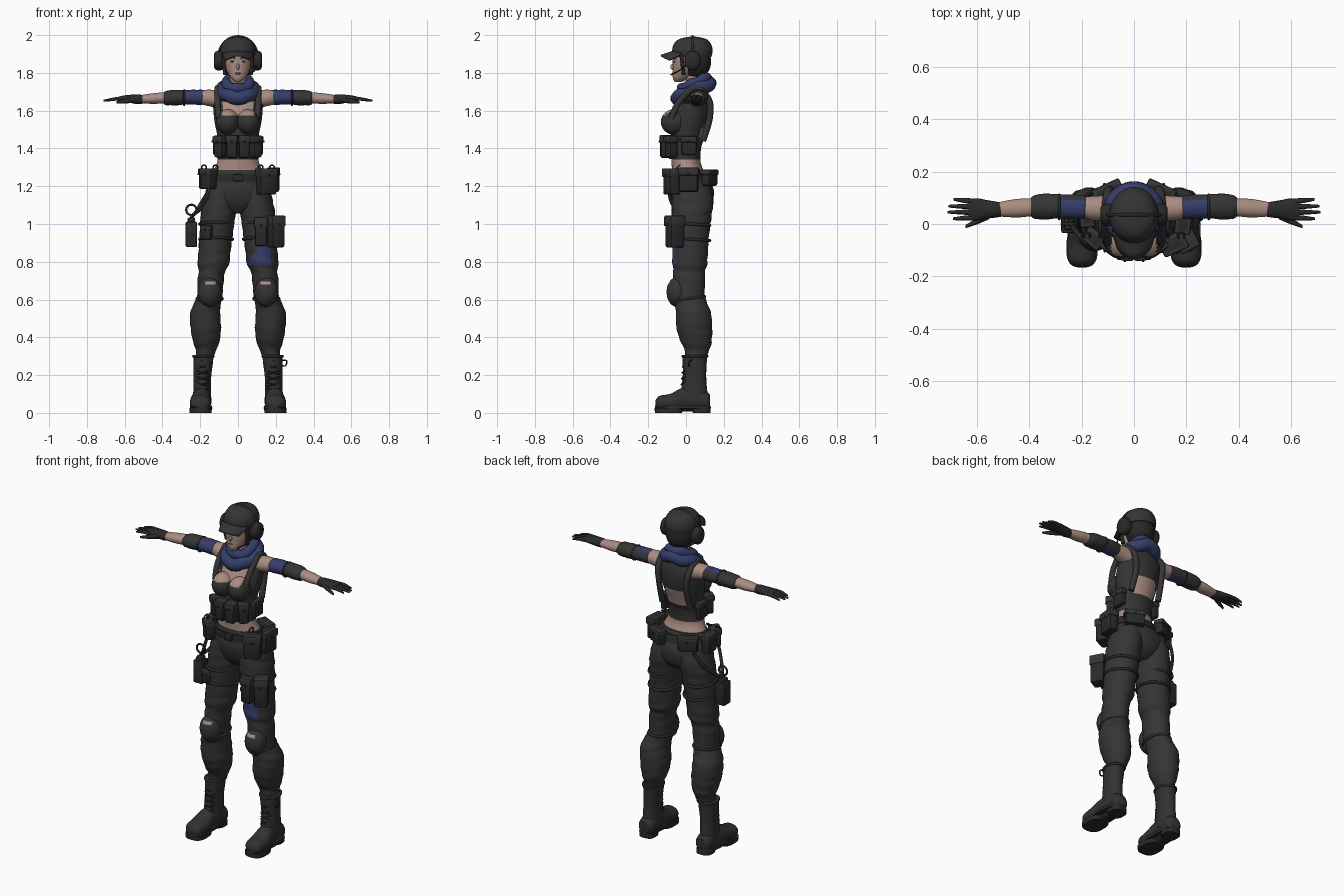
import bpy, bmesh, math
from mathutils import Vector, Matrix

if "Cube" in bpy.data.objects:
    bpy.data.objects.remove(bpy.data.objects["Cube"])

COLOURS = {
    "dark cloth": (.035, .035, .035), "black gear": (.023, .023, .024),
    "boot leather": (.031, .031, .031), "blue cloth": (.036, .046, .14),
    "skin": (.40, .265, .22), "dark hair": (.022, .019, .018),
    "eye white": (.6, .58, .56), "iris": (.05, .04, .035), "lips": (.28, .11, .1),
}
MATS = {}
for label, rgb in COLOURS.items():
    m = bpy.data.materials.new(label)
    m.use_nodes = True
    m.diffuse_color = (*rgb, 1)
    bsdf = m.node_tree.nodes["Principled BSDF"]
    bsdf.inputs["Base Color"].default_value = (*rgb, 1)
    bsdf.inputs["Roughness"].default_value = .8
    MATS[label] = m
PARTS = []


def finish(name, bm, rule, mirror=False):
    """Turn a bmesh into an object; rule is a colour or a function of face centre."""
    bmesh.ops.recalc_face_normals(bm, faces=bm.faces)
    mesh = bpy.data.meshes.new(name)
    used = []
    for f in bm.faces:
        colour = rule if isinstance(rule, str) else rule(f.calc_center_median())
        if colour not in used:
            used.append(colour)
            mesh.materials.append(MATS[colour])
        f.material_index = used.index(colour)
    bm.to_mesh(mesh)
    bm.free()
    ob = bpy.data.objects.new(name, mesh)
    bpy.context.collection.objects.link(ob)
    if mirror:
        ob.modifiers.new("mirror", 'MIRROR').use_mirror_merge = False
    PARTS.append(ob)
    return ob


def spline(points, steps=6):
    """Smooth path through tuples of any length."""
    out = []
    pts = [Vector(p) for p in points]
    for i in range(len(pts) - 1):
        a, b, c, d = pts[max(i - 1, 0)], pts[i], pts[i + 1], pts[min(i + 2, len(pts) - 1)]
        for k in range(steps):
            t = k / steps
            out.append(b + (c - a) * (t / 2) + (a * 2 - b * 5 + c * 4 - d) * (t * t / 2)
                       + (b * 3 - a - c * 3 + d) * (t ** 3 / 2))
    return out + [pts[-1]]


def loft(name, rings, rule, axis='z', mirror=False, side=1, fold=0, power=1, seg=32, steps=6):
    """Skin elliptical rings (position, centre a, centre b, radius a, radius b)."""
    bm = bmesh.new()
    loops = []
    for t, a, b, ra, rb in spline(rings, steps):
        loop = []
        for k in range(seg):
            ang = math.tau * k / seg
            c, s = math.cos(ang), math.sin(ang)
            swell = 1 + fold * math.sin(t * 105 + 2 * c + s) * (.6 + .4 * math.sin(ang * 2 + t * 30))
            u = a + ra * swell * math.copysign(abs(c) ** power, c)
            v = b + rb * swell * math.copysign(abs(s) ** power, s)
            co = {'z': (u, v, t), 'x': (t, u, v), 'y': (u, t, v)}[axis]
            loop.append(bm.verts.new((co[0] * side, co[1], co[2])))
        loops.append(loop)
    for lo, hi in zip(loops, loops[1:]):
        for k in range(seg):
            bm.faces.new((lo[k], lo[(k + 1) % seg], hi[(k + 1) % seg], hi[k]))
    bm.faces.new(loops[0])
    bm.faces.new(loops[-1])
    return finish(name, bm, rule, mirror)


def ball(name, at, size, rule, mirror=False, seg=28):
    bm = bmesh.new()
    bmesh.ops.create_uvsphere(bm, u_segments=seg, v_segments=seg // 2 + 4, radius=1,
                              matrix=Matrix.Translation(at) @ Matrix.Diagonal((*size, 1)))
    return finish(name, bm, rule, mirror)


def box(name, at, size, rule, turn=0, mirror=False, soft=.009):
    bm = bmesh.new()
    bmesh.ops.create_cube(bm, size=1, matrix=Matrix.Diagonal((*size, 1)))
    bmesh.ops.bevel(bm, geom=bm.edges[:], offset=min(soft, min(size) * .3), segments=2,
                    profile=.5, affect='EDGES')
    bm.transform(Matrix.Translation(at) @ Matrix.Rotation(math.radians(turn), 4, 'Z'))
    return finish(name, bm, rule, mirror)


def pouch(name, at, size, turn=0, mirror=False):
    """Soft box with an overlapping flap and a snap on the outside."""
    x, y, z = at
    w, d, h = size
    box(name, at, size, "black gear", turn, mirror, .012)
    box(name + "_flap", (x, y, z + h * .33), (w + .008, d + .008, h * .34), "dark cloth", turn, mirror, .008)
    out = Matrix.Rotation(math.radians(turn), 3, 'Z') @ Vector((0, -d / 2 - .004, 0))
    ball(name + "_snap", (x + out.x, y + out.y, z + h * .22), (.006, .006, .006), "black gear", mirror, 10)


def tube(name, points, radius, rule, mirror=False, closed=False, steps=6):
    curve = bpy.data.curves.new(name, 'CURVE')
    curve.dimensions = '3D'
    curve.bevel_depth, curve.bevel_resolution, curve.use_fill_caps = radius, 3, True
    path = [Vector(p) for p in points] if closed else spline(points, steps)
    sp = curve.splines.new('POLY')
    sp.points.add(len(path) - 1)
    for p, q in zip(sp.points, path):
        p.co = (*q, 1)
    sp.use_cyclic_u = closed
    temp = bpy.data.objects.new(name, curve)
    bpy.context.collection.objects.link(temp)
    bpy.context.view_layer.update()
    mesh = temp.evaluated_get(bpy.context.evaluated_depsgraph_get()).to_mesh()
    bm = bmesh.new()
    bm.from_mesh(mesh)
    bpy.data.objects.remove(temp)
    return finish(name, bm, rule, mirror)


def hoop(at, rx, ry, tilt=0, wave=0, n=40):
    """Closed level ring, raised toward the back by tilt."""
    angles = [math.tau * k / n for k in range(n)]
    return [(at[0] + rx * math.cos(a), at[1] + ry * math.sin(a),
             at[2] + tilt * math.sin(a) + wave * math.sin(a * 5)) for a in angles]


# Torso with open chest, open back and bare waist
def torso_rule(p):
    chest = p.y < .03 and 1.575 < p.z < 1.65 and abs(p.x) < .085
    back = p.y > .05 and 1.435 < p.z < 1.545 and abs(p.x) < .085 - abs(p.z - 1.49) * .4
    return "skin" if p.z > 1.71 or p.z < 1.34 or chest or back else "dark cloth"


loft("torso", [(1.22, 0, .02, .15, .1), (1.28, 0, .01, .13, .085), (1.33, 0, 0, .11, .077),
               (1.4, 0, 0, .104, .08), (1.47, 0, .008, .11, .09), (1.54, 0, .02, .124, .1),
               (1.6, 0, .035, .13, .095), (1.66, 0, .052, .13, .075), (1.7, 0, .06, .09, .055),
               (1.74, 0, .05, .05, .045), (1.81, 0, .03, .043, .043)], torso_rule, seg=48)
ball("bust", (.054, -.06, 1.54), (.061, .073, .068),
     lambda p: "skin" if p.z > 1.578 and p.x < .085 else "dark cloth", True)
tube("shoulder_strap", [(.1, -.075, 1.56), (.108, -.04, 1.64), (.108, .045, 1.72), (.1, .12, 1.66),
                        (.09, .125, 1.56), (.095, .09, 1.44)], .017, "dark cloth", True)
loft("vest_band", [(1.345, 0, -.008, .109, .083), (1.4, 0, -.008, .111, .086), (1.44, 0, 0, .115, .092)],
     "dark cloth")
pouch("front_vest_pouch", (.032, -.108, 1.41), (.057, .055, .12), 5, True)
pouch("outer_vest_pouch", (.092, -.078, 1.41), (.055, .055, .115), 38, True)
pouch("side_vest_pouch", (.117, .015, 1.415), (.08, .03, .1), 90, True)

# Scarf in two rolls with a front drape
tube("scarf_lower", hoop((0, .04, 1.705), .085, .087, .035, .005), .036, "blue cloth", closed=True)
tube("scarf_upper", hoop((0, .045, 1.745), .062, .066, .03, -.004), .029, "blue cloth", closed=True)
ball("scarf_drape", (0, -.045, 1.665), (.065, .035, .035), "blue cloth")

# Head and face
loft("head", [(1.752, 0, -.04, .015, .02), (1.775, 0, -.025, .04, .045), (1.82, 0, 0, .064, .07),
              (1.87, 0, .015, .074, .086), (1.92, 0, .025, .076, .09), (1.96, 0, .03, .05, .06)], "skin")
ball("nose", (0, -.07, 1.832), (.008, .013, .016), "skin")
ball("mouth", (0, -.067, 1.797), (.016, .007, .006), "lips")
ball("eye", (.03, -.06, 1.861), (.013, .008, .006), "eye white", True, 16)
ball("eye_iris", (.029, -.064, 1.861), (.006, .006, .006), "iris", True, 14)
tube("eyebrow", [(.014, -.07, 1.876), (.03, -.065, 1.881), (.046, -.056, 1.876)], .003, "dark hair", True)
ball("hair", (0, .05, 1.86), (.083, .083, .093), "dark hair")
tube("side_lock", [(.072, -.025, 1.9), (.075, -.02, 1.85), (.068, -.012, 1.79)], .01, "dark hair", True)

# Cap with curved brim
loft("cap", [(1.885, 0, .035, .09, .1), (1.92, 0, .034, .094, .107), (1.955, 0, .034, .083, .097),
             (1.98, 0, .036, .058, .07), (1.992, 0, .037, .012, .015)], "dark cloth")
bm = bmesh.new()
grid = [[bm.verts.new((.085 * u / 8 * (1 - .2 * v / 4), -.03 - .105 * v / 4 * math.sqrt(1 - .7 * (u / 8) ** 2),
                       1.93 - .035 * v / 4 - .028 * (u / 8) ** 2)) for u in range(-8, 9)] for v in range(5)]
for r0, r1 in zip(grid, grid[1:]):
    for k in range(16):
        bm.faces.new((r0[k], r0[k + 1], r1[k + 1], r1[k]))
finish("cap_brim", bm, "dark cloth").modifiers.new("thickness", 'SOLIDIFY').thickness = .008

# Headset
loft("ear_cup", [(.075, .035, 1.865, .038, .042), (.095, .035, 1.865, .043, .052),
                 (.118, .035, 1.865, .04, .048), (.128, .035, 1.865, .026, .032)], "black gear", 'x', True)
tube("headset_band", [(.105 * math.cos(a), .035, 1.88 + .113 * math.sin(a))
                      for a in (math.pi * k / 12 for k in range(13))], .007, "black gear")
tube("microphone_boom", [(.1, .01, 1.845), (.085, -.04, 1.81), (.05, -.08, 1.79)], .004, "black gear")

# Arms, sleeves, gloves
loft("arm", [(.1, .06, 1.66, .05, .048), (.16, .06, 1.668, .046, .043), (.22, .065, 1.67, .038, .035),
             (.38, .063, 1.668, .034, .03), (.45, .06, 1.664, .035, .028), (.53, .055, 1.66, .025, .02)],
     "skin", 'x', True)
loft("sleeve", [(.185, .065, 1.67, .042, .037), (.2, .065, 1.671, .046, .04), (.28, .067, 1.671, .046, .039),
                (.33, .067, 1.669, .049, .041), (.375, .065, 1.667, .046, .038), (.392, .065, 1.667, .036, .032)],
     lambda p: "blue cloth" if p.x < .28 and p.y < .09 else "dark cloth", 'x', True, fold=.025)
tube("sleeve_cuff", [(x, y, z) for y, z, x in hoop((.065, 1.669, .285), .046, .04)], .005,
     "black gear", True, True)
loft("glove", [(.505, .055, 1.66, .027, .023), (.53, .055, 1.66, .031, .026), (.56, .056, 1.662, .035, .023),
               (.6, .056, 1.664, .042, .017), (.63, .055, 1.662, .038, .012)], "black gear", 'x', True)
for label, y0, y1, tip in (("index", .024, .02, .69), ("middle", .045, .045, .711),
                           ("ring", .066, .068, .708), ("little", .086, .094, .688)):
    loft(label + "_finger", [(.61, y0, 1.664, .011, .011), (.65, (y0 + y1) / 2, 1.662, .0095, .0095),
                             (tip, y1, 1.653, .005, .005)], "black gear", 'x', True, seg=12)
loft("thumb", [(.55, .035, 1.657, .016, .015), (.6, .01, 1.65, .012, .012), (.643, -.01, 1.645, .006, .006)],
     "black gear", 'x', True, seg=12)

# Trousers
loft("hips", [(1.055, 0, .03, .05, .06), (1.1, 0, .035, .145, .1), (1.17, 0, .031, .17, .117),
              (1.22, 0, .025, .163, .108), (1.265, 0, .015, .148, .096), (1.285, 0, .012, .138, .09)], "dark cloth")
for side, word in ((1, "left"), (-1, "right")):
    def leg_rule(p):
        patch = .785 < p.z < .875 and .05 + (p.z - .785) * .6 < p.x < .175 and p.y < 0
        return "blue cloth" if patch else "dark cloth"
    loft(word + "_leg", [(1.2, .085, .03, .08, .1), (1.12, .095, .035, .09, .11), (1.05, .105, .03, .092, .106),
                         (.95, .115, .025, .088, .098), (.85, .125, .022, .085, .094), (.79, .13, .02, .084, .092),
                         (.75, .138, .017, .07, .084), (.7, .145, .015, .069, .085), (.62, .15, .015, .067, .085),
                         (.57, .165, .03, .073, .087), (.52, .174, .04, .08, .094), (.44, .17, .045, .08, .094),
                         (.37, .168, .055, .068, .08), (.33, .17, .058, .053, .064), (.28, .178, .05, .045, .055)],
         leg_rule, side=side, fold=.022)
ball("knee_pad", (.15, -.045, .64), (.062, .058, .08),
     lambda p: "skin" if .678 < p.z < .7 and abs(p.x - .145) < .026 else "dark cloth", True, 40)
tube("knee_strap", hoop((.15, .013, .605), .067, .086, .01), .008, "black gear", True, True)

# Boots
loft("boot_shaft", [(.305, .183, .048, .053, .065), (.27, .184, .046, .052, .064), (.2, .188, .045, .047, .062),
                    (.13, .19, .043, .046, .068), (.06, .19, .045, .05, .075)], "boot leather", mirror=True)
loft("boot_foot", [(-.162, .199, .045, .025, .02), (-.14, .199, .052, .05, .038), (-.08, .198, .056, .057, .046),
                   (-.02, .195, .07, .051, .062), (.06, .19, .07, .048, .062), (.11, .19, .062, .046, .05),
                   (.128, .19, .06, .03, .035)], "boot leather", 'y', True)
loft("boot_welt", [(.022, .195, -.017, .059, .149), (.04, .195, -.017, .058, .147)], "black gear",
     mirror=True, power=.75, steps=1)
loft("front_sole", [(0, .198, -.093, .058, .072), (.025, .198, -.09, .06, .076)], "black gear",
     mirror=True, power=.7, steps=1)
loft("boot_heel", [(0, .19, .083, .046, .047), (.025, .19, .08, .048, .05)], "black gear",
     mirror=True, power=.7, steps=1)
tube("boot_collar", hoop((.183, .048, .3), .053, .065), .007, "black gear", True, True)
for k in range(6):
    z = .12 + k * .031
    y = -.027 + k * .0022
    for tilt in (-.01, .01):
        tube("boot_lace", [(.155, y + .022, z - tilt), (.187, y, z), (.219, y + .022, z + tilt)], .004,
             "black gear", True, steps=3)
tube("boot_pull_loop", [(.235, .03, .28), (.258, .02, .275), (.252, .015, .25), (.235, .02, .25)], .004, "black gear")

# Belt and hip pouches
loft("belt", [(1.225, 0, .024, .167, .112), (1.245, 0, .02, .162, .109), (1.265, 0, .016, .155, .103)], "black gear")
box("belt_buckle", (0, -.09, 1.245), (.05, .02, .04), "black gear")
pouch("left_front_pouch", (.15, -.075, 1.225), (.095, .065, .14), 25)
pouch("left_side_pouch", (.188, .015, 1.235), (.1, .055, .13), 85)
pouch("right_front_pouch", (-.155, -.055, 1.24), (.075, .055, .11), -40)
pouch("right_side_pouch", (-.18, .035, 1.24), (.09, .05, .11), -85)
pouch("back_pouch", (.1, .125, 1.245), (.11, .05, .085), 155, True)
for dx in (.12, .18):
    tube("pouch_clip", hoop((dx, -.045, 1.3), .012, .012, .012, 0, 16), .004, "black gear", True, True)

# Thigh pouches, straps and hanging radio
pouch("left_thigh_inner_pouch", (.122, -.08, .96), (.065, .055, .155), 0)
pouch("left_thigh_outer_pouch", (.198, -.06, .96), (.075, .08, .17), 28)
for z in (.92, 1.0):
    tube("thigh_strap", hoop((.116, .026, z), .087, .1, -.008), .008, "black gear", True, True)
box("radio_body", (-.247, 0, .945), (.062, .07, .135), "black gear")
box("radio_cap", (-.247, 0, 1.02), (.04, .045, .03), "black gear")
tube("radio_ring", [(x, 0, z) for x, z, y in hoop((-.247, 1.075, 0), .027, .027)], .006, "black gear", closed=True)
tube("radio_tether", [(-.247, 0, 1.05), (-.247, 0, 1.02)], .008, "black gear")
tube("front_hanging_strap", [(-.15, -.08, 1.2), (-.165, -.085, 1.14), (-.2, -.055, 1.08), (-.235, -.01, 1.05)],
     .009, "black gear")
tube("rear_hanging_strap", [(-.14, .13, 1.2), (-.19, .1, 1.12), (-.225, .04, 1.06), (-.245, 0, 1.04)],
     .009, "black gear")
pouch("right_thigh_pouch", (-.165, -.065, .955), (.06, .035, .075), -25)

# Smooth shading with sharp edges kept
bpy.ops.object.select_all(action='DESELECT')
for ob in PARTS:
    ob.select_set(True)
bpy.context.view_layer.objects.active = PARTS[0]
bpy.ops.object.shade_smooth_by_angle(angle=math.radians(40))
